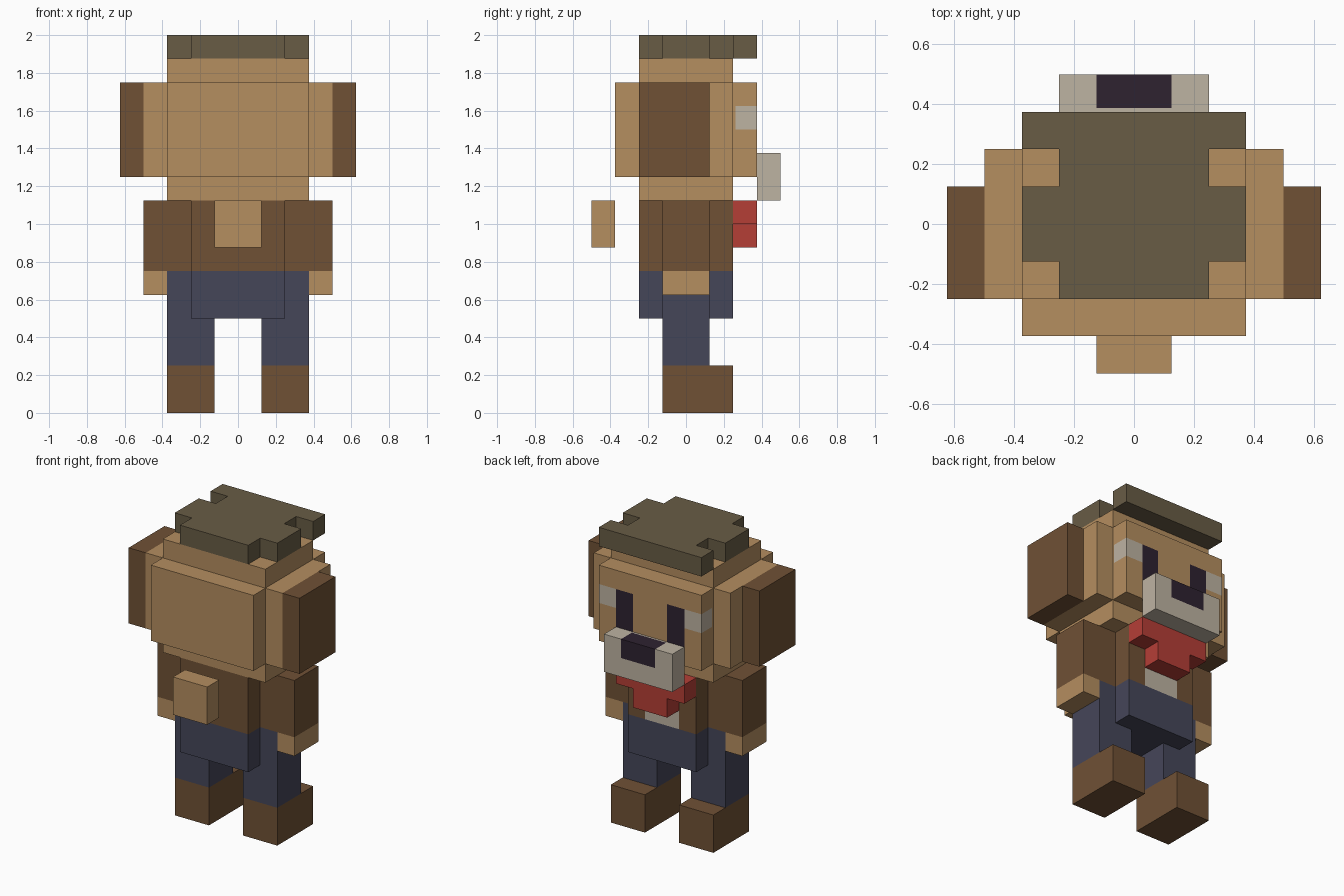
import bpy, bmesh
from mathutils import Vector

UNIT = 0.125  # one block; every coordinate below is counted in blocks

cube = bpy.data.objects.get("Cube")
if cube:
    bpy.data.objects.remove(cube, do_unlink=True)


def to_linear(byte):
    c = byte / 255
    return c / 12.92 if c <= 0.04045 else ((c + 0.055) / 1.055) ** 2.4


def material(name, rgb):
    mat = bpy.data.materials.new(name)
    colour = [to_linear(c) for c in rgb] + [1.0]
    mat.use_nodes = True
    mat.diffuse_color = colour
    mat.node_tree.nodes["Principled BSDF"].inputs["Base Color"].default_value = colour
    return mat


TAN = material("tan fur", (181, 142, 96))
BROWN = material("brown", (112, 81, 53))
OLIVE = material("olive hat", (104, 92, 69))
NAVY = material("navy trousers", (69, 70, 89))
RED = material("red scarf", (181, 62, 54))
PALE = material("pale fur", (190, 179, 162))
DARK = material("dark eyes and nose", (46, 34, 48))


def finish(name, bm, mats):
    bmesh.ops.recalc_face_normals(bm, faces=bm.faces)
    bmesh.ops.scale(bm, vec=(UNIT,) * 3, verts=bm.verts)
    mesh = bpy.data.meshes.new(name)
    bm.to_mesh(mesh)
    bm.free()
    for mat in mats:
        mesh.materials.append(mat)
    obj = bpy.data.objects.new(name, mesh)
    bpy.context.collection.objects.link(obj)
    return obj


def block(name, low, high, mat, patches=()):
    """Box between two corners; each patch (low, high, material) is cut in and coloured."""
    bm = bmesh.new()
    bmesh.ops.create_cube(bm, size=1)
    low, high = Vector(low), Vector(high)
    for v in bm.verts:
        v.co = [(a + b) / 2 + c * (b - a) for a, b, c in zip(low, high, v.co)]
    mats = [mat]
    for p_low, p_high, p_mat in patches:
        for axis in range(3):
            for cut in (p_low[axis], p_high[axis]):
                if low[axis] < cut < high[axis]:
                    normal = Vector((0, 0, 0))
                    normal[axis] = 1
                    bmesh.ops.bisect_plane(bm, geom=bm.verts[:] + bm.edges[:] + bm.faces[:],
                                           plane_co=normal * cut, plane_no=normal)
    for p_low, p_high, p_mat in patches:
        if p_mat not in mats:
            mats.append(p_mat)
        for face in bm.faces:
            centre = face.calc_center_median()
            if all(a <= c <= b for a, c, b in zip(p_low, centre, p_high)):
                face.material_index = mats.index(p_mat)
    return finish(name, bm, mats)


def pair(name, low, high, mat):
    """A block on the left (+x) and its mirror on the right."""
    block("left_" + name, low, high, mat)
    block("right_" + name, (-high[0], *low[1:]), (-low[0], *high[1:]), mat)


def prism(name, half_outline, place, depth, mat):
    """Symmetric outline pushed along a direction."""
    outline = half_outline + [(-u, v) for u, v in reversed(half_outline)]
    bm = bmesh.new()
    face = bm.faces.new([bm.verts.new(place(u, v)) for u, v in outline])
    new = bmesh.ops.extrude_face_region(bm, geom=[face], use_keep_orig=True)["geom"]
    bmesh.ops.translate(bm, vec=depth, verts=[g for g in new if isinstance(g, bmesh.types.BMVert)])
    return finish(name, bm, [mat])


# Legs and boots
pair("boot", (1, -1, 0), (3, 2, 2), BROWN)
pair("leg", (1, -1, 2), (3, 1, 6), NAVY)

# Body: trousers below, jacket above with a pale shirt opening
block("hips", (-2, -2, 4), (2, 2, 6), NAVY)
block("jacket", (-2, -2, 6), (2, 2, 9), BROWN, [((-1, 1.9, 6), (1, 2.1, 9), PALE)])

# Arms and hands
pair("sleeve", (2, -1, 6), (4, 1, 9), BROWN)
pair("hand", (3, -1, 5), (4, 1, 6), TAN)

# Tail
block("tail", (-1, -4, 7), (1, -3, 9), TAN)

# Scarf with a hanging middle
prism("scarf", [(1, 7), (1, 8), (2, 8), (2, 9)],
      lambda x, z: (x, 2, z), (0, 1, 0), RED)

# Head: core, back, sides and ears
block("head", (-3, -2, 9), (3, 2, 15), TAN)
block("head_back", (-3, -3, 10), (3, -2, 14), TAN)
pair("head_side", (3, -2, 10), (4, 2, 14), TAN)
pair("ear", (4, -2, 10), (5, 1, 14), BROWN)

# Face with eyes on the outer surface and cheeks that wrap the corners
patches = []
for a, b in ((1, 2), (-2, -1)):
    patches.append(((a, 2.9, 11), (b, 3.1, 13), DARK))
for a, b in ((2, 3), (-3, -2)):
    patches.append(((a, 2.1, 12), (b, 3.1, 13), PALE))
block("face", (-3, 2, 10), (3, 3, 14), TAN, patches)

# Muzzle with a dark nose over its upper edge
block("muzzle", (-2, 3, 9), (2, 4, 11), PALE, [((-1, 3.1, 10), (1, 4.1, 11.1), DARK)])

# Notched flat hat
prism("hat", [(2, -2), (2, -1), (3, -1), (3, 1), (2, 1), (2, 2), (3, 2), (3, 3)],
      lambda x, y: (x, y, 15), (0, 0, 1), OLIVE)
